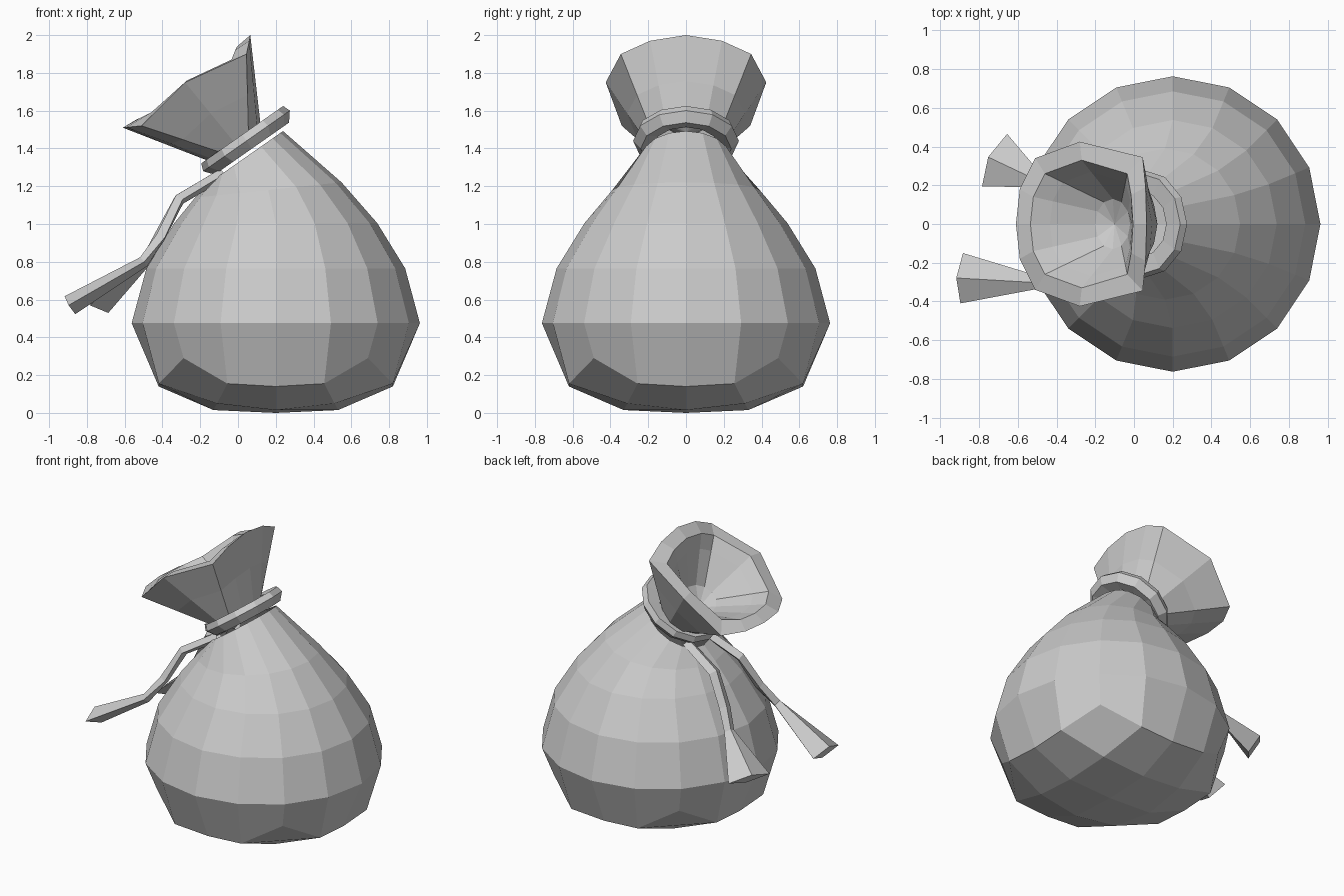
import bpy, bmesh
from math import sin, cos, atan2, pi, radians
from mathutils import Vector

if "Cube" in bpy.data.objects:
    bpy.data.objects.remove(bpy.data.objects["Cube"])


def ring(cx, cz, r, tilt=0, n=16, ry=None):
    """Circle around (cx, 0, cz), raised towards +x by the tilt angle."""
    t, ry = radians(tilt), r if ry is None else ry
    return [Vector((cx + r * cos(a) * cos(t), ry * sin(a), cz + r * cos(a) * sin(t)))
            for a in (2 * pi * k / n for k in range(n))]


def bridge(bm, a, b):
    n = len(a)
    for k in range(n):
        bm.faces.new((a[k], a[(k + 1) % n], b[(k + 1) % n], b[k]))


def loft(bm, rings, start=None):
    prev = start
    for pts in rings:
        cur = [bm.verts.new(p) for p in pts]
        if prev:
            bridge(bm, prev, cur)
        prev = cur
    return prev


def finish(bm, name):
    bmesh.ops.recalc_face_normals(bm, faces=bm.faces)
    me = bpy.data.meshes.new(name)
    bm.to_mesh(me)
    bm.free()
    ob = bpy.data.objects.new(name, me)
    bpy.context.collection.objects.link(ob)
    return ob


# Sack body: square grid base that opens into 16-sided rings
bm = bmesh.new()
grid = {}
for i in range(-2, 3):
    for j in range(-2, 3):
        m = max(abs(i), abs(j))
        step = pi / 8 if m == 2 else pi / 4
        k = round(atan2(j, i) / step)
        if m == 2:
            r, z = [(.62, .14), (.67, .155), (.69, .29), (.67, .155)][k % 4]
        elif m == 1:
            r, z = [(.33, .015), (.44, .05)][k % 2]
        else:
            r, z = 0, 0
        grid[i, j] = bm.verts.new((.2 + r * cos(k * step), r * sin(k * step), z))
for i in range(-2, 2):
    for j in range(-2, 2):
        bm.faces.new((grid[i, j], grid[i + 1, j], grid[i + 1, j + 1], grid[i, j + 1]))
edge = sorted((key for key in grid if max(map(abs, key)) == 2),
              key=lambda q: atan2(q[1], q[0]) % (2 * pi))
loft(bm, [ring(.2, .475, .763), ring(.2, .765, .685), ring(.2, 1.005, .537),
          ring(.16, 1.18, .39, 6), ring(.05, 1.36, .23, 35)],
     [grid[key] for key in edge])
finish(bm, "sack_body")

# Tied collar: tilted band with a closed five-point section
bm = bmesh.new()
section = [(.17, -.03), (.24, -.05), (.28, 0), (.265, .04), (.17, .03)]
t = radians(35)
loops = []
for r, h in section:
    loops.append([bm.verts.new(p) for p in ring(.045 - h * sin(t), 1.44 + h * cos(t), r, 35, 12)])
for k in range(len(loops)):
    bridge(bm, loops[k], loops[(k + 1) % len(loops)])
finish(bm, "collar")

# Open mouth: flares from the throat to an uneven rim, then folds inside
half = [(.065, 0, 2), (.06, .19, 1.97), (.045, .345, 1.90), (-.28, .425, 1.75),
        (-.51, .34, 1.52), (-.59, .18, 1.512), (-.61, 0, 1.51)]
lip_half = [(-.005, 0, 1.94), (-.015, .15, 1.92), (-.035, .26, 1.87), (-.27, .33, 1.76),
            (-.46, .26, 1.59), (-.52, .14, 1.56), (-.535, 0, 1.555)]


def mirrored(pts):
    return [Vector(p) for p in pts] + [Vector((x, -y, z)) for x, y, z in pts[-2:0:-1]]


def blend(a, b, f):
    return [p.lerp(q, f) for p, q in zip(a, b)]


rim, lip = mirrored(half), mirrored(lip_half)
throat = ring(-.01, 1.42, .16, 35, 12, .2)
floor = ring(-.11, 1.54, .11, 35, 12, .13)
bm = bmesh.new()
last = loft(bm, [throat, blend(throat, rim, .5), rim, lip,
                 blend(lip, floor, .3), floor])
tip = bm.verts.new((-.1, 0, 1.48))
for k in range(12):
    bm.faces.new((last[k], last[(k + 1) % 12], tip))
finish(bm, "sack_mouth")


# Cords: diamond-section strips with flared ends
def cord(name, path):
    bm = bmesh.new()
    pts = [Vector(p[:3]) for p in path]
    rings = []
    for k, p in enumerate(pts):
        d = (pts[min(k + 1, len(pts) - 1)] - pts[max(k - 1, 0)]).normalized()
        side = d.cross(Vector((0, 0, 1))).normalized()
        up = side.cross(d)
        w, h = path[k][3:]
        rings.append([p + side * w, p + up * h, p - side * w, p - up * h])
    last = loft(bm, rings)
    bm.faces.new(last)
    return finish(bm, name)


cord("cord_front", [(-.08, -.10, 1.265, .04, .03), (-.31, -.16, 1.13, .045, .03),
                    (-.41, -.23, .93, .04, .03), (-.50, -.30, .80, .035, .03),
                    (-.89, -.28, .57, .13, .055)])
cord("cord_back", [(-.08, .10, 1.265, .04, .03), (-.31, .13, 1.13, .045, .03),
                   (-.42, .17, .93, .04, .03), (-.49, .22, .80, .035, .03),
                   (-.72, .33, .57, .15, .055)])
